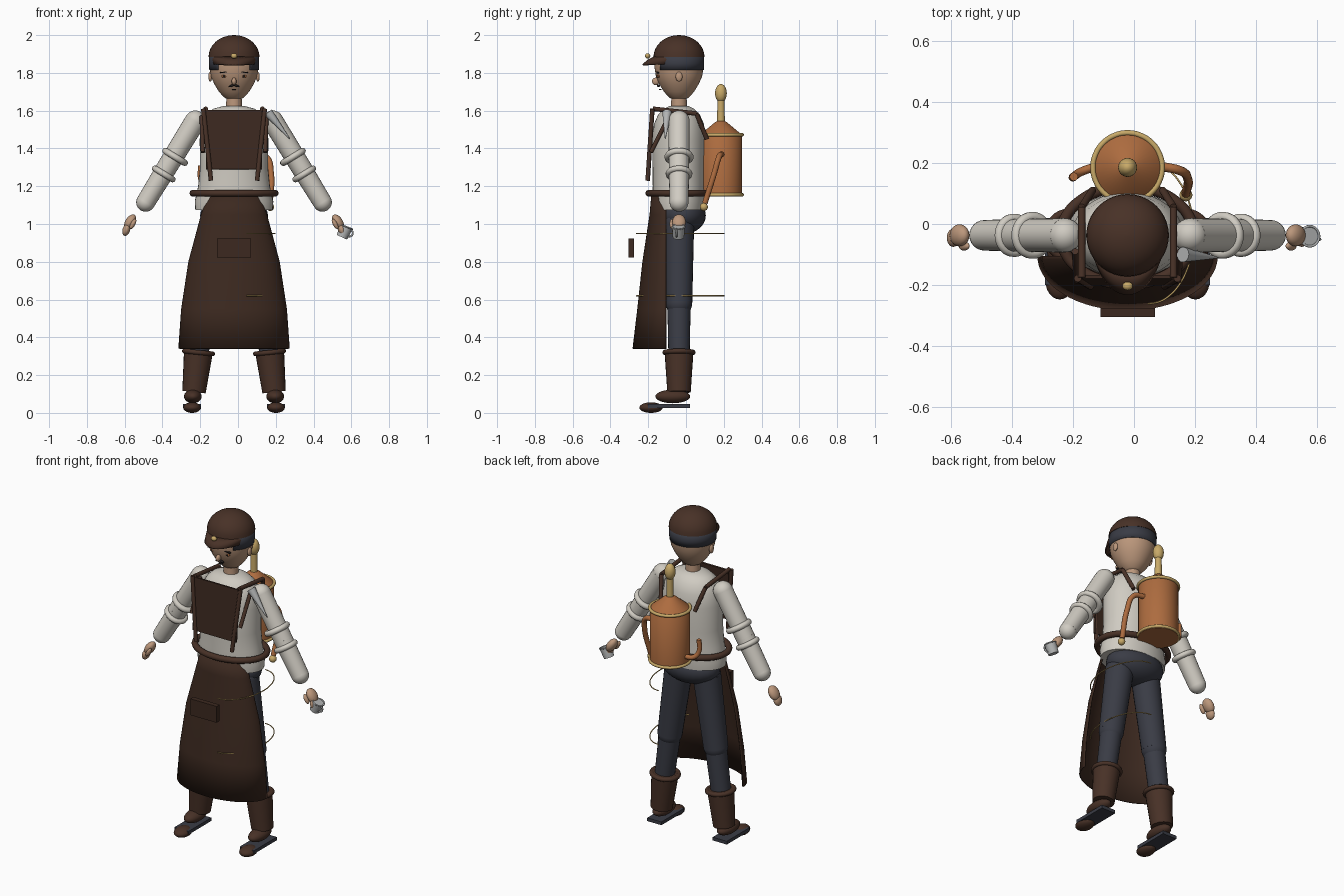
import bpy, bmesh, math
from mathutils import Vector, Matrix

old = bpy.data.objects.get("Cube")
if old:
    bpy.data.objects.remove(old)

MIDDLE, DEPTH = -0.021, -0.037   # body axis


def material(name, red, green, blue):
    mat = bpy.data.materials.new(name)
    mat.use_nodes = True
    mat.diffuse_color = (red, green, blue, 1)
    shader = next(n for n in mat.node_tree.nodes if n.type == 'BSDF_PRINCIPLED')
    shader.inputs["Base Color"].default_value = (red, green, blue, 1)
    return mat


leather = material("brown leather", .065, .031, .02)
apron_hide = material("dark apron hide", .045, .022, .014)
linen = material("off white linen", .63, .60, .54)
wool = material("charcoal wool", .042, .045, .06)
skin = material("skin", .50, .31, .20)
copper = material("copper", .42, .15, .05)
brass = material("brass", .58, .40, .14)
steel = material("steel", .45, .46, .46)
dark = material("dark hair", .015, .012, .012)


def finish(name, mat, bm, matrix=None, angle=40):
    """Turn a bmesh into a shaded object."""
    if matrix:
        bm.transform(matrix)
    bmesh.ops.recalc_face_normals(bm, faces=bm.faces)
    mesh = bpy.data.meshes.new(name)
    bm.to_mesh(mesh)
    bm.free()
    mesh.materials.append(mat)
    mesh.shade_smooth()
    mesh.set_sharp_from_angle(angle=math.radians(angle))
    obj = bpy.data.objects.new(name, mesh)
    bpy.context.collection.objects.link(obj)
    return obj


def place(center, scale=(1, 1, 1), tilt=0, axis='Y'):
    return Matrix.Translation(center) @ Matrix.Rotation(tilt, 4, axis) @ Matrix.Diagonal((*scale, 1))


def ball(name, mat, center, scale, tilt=0, axis='Y'):
    bm = bmesh.new()
    bmesh.ops.create_uvsphere(bm, u_segments=24, v_segments=14, radius=1)
    return finish(name, mat, bm, place(center, scale, tilt, axis))


def box(name, mat, center, size, tilt=0, axis='Y'):
    bm = bmesh.new()
    bmesh.ops.create_cube(bm, size=1)
    return finish(name, mat, bm, place(center, size, tilt, axis))


def rod(name, mat, start, end, r1, r2=None):
    start, end = Vector(start), Vector(end)
    aim = (end - start).to_track_quat('Z', 'Y').to_matrix().to_4x4()
    bm = bmesh.new()
    bmesh.ops.create_cone(bm, cap_ends=True, segments=24, radius1=r1,
                          radius2=r1 if r2 is None else r2, depth=(end - start).length)
    return finish(name, mat, bm, Matrix.Translation((start + end) / 2) @ aim)


def capsule(name, mat, start, end, r1, r2):
    rod(name, mat, start, end, r1, r2)
    ball(name + "_start", mat, start, (r1,) * 3)
    ball(name + "_end", mat, end, (r2,) * 3)


def loft(name, mat, rings, center, first=0, last=360, wall=0, steps=40):
    """Stack of elliptical rings (z, x radius, y radius); a partial sweep stays open."""
    closed = last - first == 360
    count = steps if closed else steps + 1
    bm = bmesh.new()
    rows = []
    for z, rx, ry in rings:
        turns = [math.radians(first + (last - first) * i / steps) for i in range(count)]
        rows.append([bm.verts.new((center[0] + rx * math.cos(t), center[1] + ry * math.sin(t), z))
                     for t in turns])
    for low, high in zip(rows, rows[1:]):
        for i in range(steps):
            j = (i + 1) % count
            bm.faces.new((low[i], low[j], high[j], high[i]))
    if closed:
        bm.faces.new(rows[0])
        bm.faces.new(rows[-1])
    obj = finish(name, mat, bm)
    if wall:
        obj.modifiers.new("wall", 'SOLIDIFY').thickness = wall
    return obj


def round_loft(name, mat, profile, center):
    return loft(name, mat, [(z, r, r) for z, r in profile], center)


def tube(name, mat, points, radius, smooth=True, cyclic=False):
    curve = bpy.data.curves.new(name, 'CURVE')
    curve.dimensions = '3D'
    curve.bevel_depth, curve.bevel_resolution, curve.use_fill_caps = radius, 3, True
    spline = curve.splines.new('BEZIER')
    spline.bezier_points.add(len(points) - 1)
    spline.use_cyclic_u = cyclic
    for knot, point in zip(spline.bezier_points, points):
        knot.co = point
        knot.handle_left_type = knot.handle_right_type = 'AUTO' if smooth else 'VECTOR'
    curve.materials.append(mat)
    obj = bpy.data.objects.new(name, curve)
    bpy.context.collection.objects.link(obj)
    return obj


def ring(name, mat, center, rx, ry, radius, direction=(0, 0, 1)):
    aim = Vector(direction).to_track_quat('Z', 'Y')
    spots = [math.tau * i / 16 for i in range(16)]
    points = [Vector(center) + aim @ Vector((rx * math.cos(t), ry * math.sin(t), 0)) for t in spots]
    return tube(name, mat, points, radius, cyclic=True)


AXIS = (MIDDLE, DEPTH)

# Head, hair and cap
round_loft("head", skin, [(1.655, .025), (1.67, .052), (1.7, .08), (1.74, .104), (1.78, .122),
                          (1.83, .13), (1.88, .128), (1.93, .1)], AXIS)
round_loft("neck", skin, [(1.59, .043), (1.69, .04)], AXIS)
loft("hair", wool, [(1.815, .131, .131), (1.85, .133, .133), (1.9, .132, .132)], AXIS, -50, 230, .006)
dome = [(1.885 + .115 * math.sin(a), .135 * math.cos(a)) for a in
        [math.radians(d) for d in range(0, 90, 11)]]
round_loft("cap", leather, dome, AXIS)
visor = loft("cap_visor", leather, [(1.89, .13, .128), (1.87, .125, .165), (1.845, .118, .195)],
             AXIS, 195, 345, .008)
ball("cap_badge", brass, (MIDDLE, -.203, 1.89), (.017, .014, .014))

# Face
ball("nose", skin, (MIDDLE, -.16, 1.755), (.013, .02, .02))
box("mouth", dark, (MIDDLE, -.137, 1.712), (.022, .012, .005))
for side, word in ((-1, "right"), (1, "left")):
    def at(offset, y, z):
        return (MIDDLE + side * offset, y, z)

    ball(word + "_eye", copper, at(.053, -.145, 1.782), (.014, .008, .007))
    ball(word + "_pupil", dark, at(.053, -.151, 1.782), (.006, .004, .006))
    box(word + "_eyebrow", dark, at(.055, -.15, 1.803), (.04, .014, .006), side * .1)
    ball(word + "_moustache", dark, at(.013, -.146, 1.732), (.016, .008, .006), side * .35)
    ball(word + "_ear", skin, at(.126, DEPTH, 1.78), (.01, .018, .026))

    # Sleeve with two rolled rings
    shoulder, elbow, cuff = at(.205, DEPTH, 1.545), at(.355, DEPTH, 1.3), at(.468, DEPTH, 1.115)
    capsule(word + "_upper_sleeve", linen, shoulder, elbow, .056, .054)
    capsule(word + "_lower_sleeve", linen, elbow, cuff, .054, .05)
    slope = Vector(cuff) - Vector(shoulder)
    ring(word + "_upper_roll", linen, at(.312, DEPTH, 1.355), .06, .06, .017, slope)
    ring(word + "_lower_roll", linen, at(.372, DEPTH, 1.265), .055, .055, .016, slope)

    # Hand
    ball(word + "_palm", skin, at(.55, DEPTH, 1.01), (.026, .036, .045), -side * .55)
    ball(word + "_fingers", skin, at(.57, -.045, .97), (.02, .03, .034), -side * .3)
    ball(word + "_thumb", skin, at(.535, -.072, 1.0), (.012, .015, .03), -side * .5)

    # Leg, boot and shoe
    hip, knee, ankle = at(.095, DEPTH, 1), at(.155, DEPTH, .58), at(.2, DEPTH, .25)
    capsule(word + "_thigh", wool, hip, knee, .08, .07)
    capsule(word + "_shin", wool, knee, ankle, .062, .055)
    rod(word + "_boot", leather, at(.212, DEPTH, .11), at(.188, DEPTH, .33), .062, .077)
    ring(word + "_boot_cuff", leather, at(.188, DEPTH, .32), .075, .075, .013, (-side * .1, 0, 1))
    ball(word + "_instep", leather, at(.218, -.07, .087), (.047, .092, .036))
    ball(word + "_toe", leather, at(.222, -.185, .028), (.047, .062, .028))
    box(word + "_sole", wool, at(.222, -.09, .037), (.096, .22, .02))

    # Shoulder straps
    rod(word + "_bib_strap", leather, at(.163, -.178, 1.61), at(.122, -.203, 1.23), .012)
    rod(word + "_shoulder_strap", leather, at(.15, -.175, 1.61), at(.15, .055, 1.585), .012)
    rod(word + "_side_strap", leather, at(.165, -.185, 1.38), at(.172, -.09, 1.57), .011)
    rod(word + "_back_strap", leather, at(.15, .055, 1.585), at(.115, .11, 1.45), .012)

# Shirt, belt and hips
loft("shirt", linen, [(1.075, .205, .136), (1.12, .208, .14), (1.2, .19, .139), (1.3, .18, .14),
                      (1.45, .182, .142), (1.53, .17, .132), (1.58, .145, .11),
                      (1.61, .11, .08), (1.625, .055, .05)], AXIS)
ring("belt", leather, (*AXIS, 1.163), .218, .16, .018)
ball("hips", wool, (MIDDLE, -.02, 1.045), (.18, .125, .1))
rod("lapel", steel, (.16, -.1, 1.59), (.275, -.11, 1.45), .025, .002)

# Apron
loft("apron_skirt", apron_hide, [(1.15, .145, .079), (1.05, .175, .088), (.8, .242, .126),
                                 (.55, .28, .153), (.34, .295, .178)],
     (MIDDLE, -.105), 180, 360, .008)
box("apron_bib", apron_hide, (MIDDLE, -.184, 1.447), (.295, .012, .315), -.07, 'X')
box("apron_pocket", apron_hide, (MIDDLE, -.29, .873), (.178, .03, .1))

# Thin wire loops round the left side
for height in (.62, .95):
    arc = [math.radians(d) for d in range(-90, 91, 15)]
    tube("wire_loop", brass, [(.045 + .15 * math.cos(a), -.03 + .232 * math.sin(a), height)
                              for a in arc], .003)

# Back tank with chimney
TANK = (MIDDLE, .185)
round_loft("tank", copper, [(1.145, .112), (1.47, .112), (1.475, .108), (1.54, .03), (1.545, .02)], TANK)
for height in (1.155, 1.472):
    ring("tank_rim", brass, (*TANK, height), .113, .113, .009)
round_loft("tank_chimney", brass, [(1.53, .021), (1.68, .018)], TANK)
ball("chimney_knob", brass, (*TANK, 1.692), (.031, .031, .049))
tube("left_hose", copper, [(.08, .19, 1.37), (.15, .175, 1.355), (.175, .15, 1.27),
                           (.17, .1, 1.11)], .015)
ball("hose_nozzle", brass, (.17, .095, 1.09), (.021, .021, .021))
tube("right_hose", copper, [(-.12, .19, 1.2), (-.175, .17, 1.205), (-.197, .155, 1.24),
                            (-.197, .155, 1.31)], .014)

# Cup held in the left hand
rod("cup", steel, (.55, -.04, .93), (.575, -.04, .985), .03, .034)
ring("cup_rim", steel, (.575, -.04, .985), .033, .033, .004, (.4, 0, 1))
ring("cup_handle", steel, (.59, -.05, .952), .018, .018, .005, (0, 1, 0))
